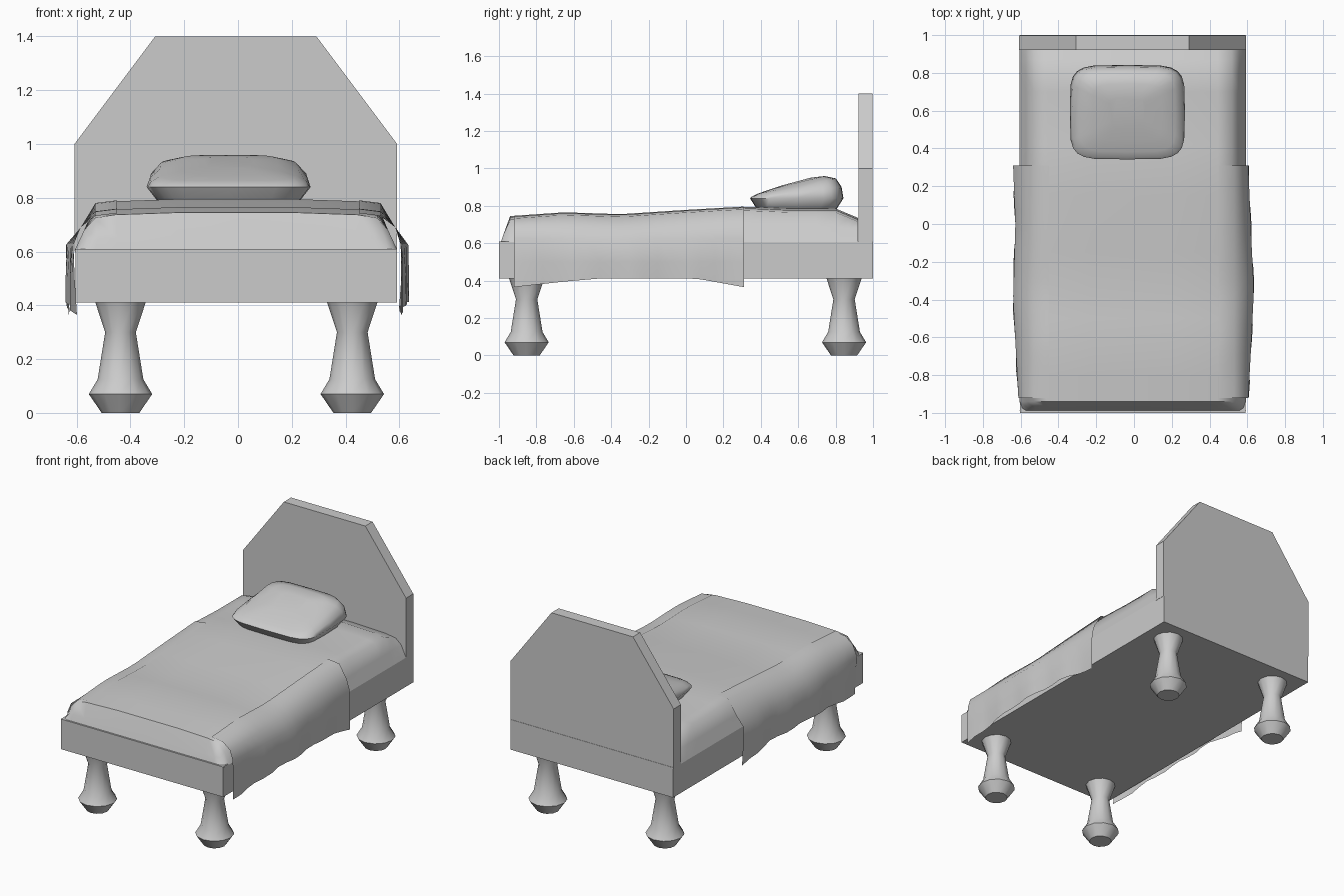
import bpy, bmesh, math
from mathutils import Vector

cube = bpy.data.objects.get("Cube")
if cube:
    bpy.data.objects.remove(cube)

grey = bpy.data.materials.new("plain grey")
grey.use_nodes = True
colour = (0.6, 0.6, 0.6, 1)
grey.diffuse_color = colour
grey.node_tree.nodes["Principled BSDF"].inputs["Base Color"].default_value = colour


def finish(name, bm, angle=None):
    bmesh.ops.recalc_face_normals(bm, faces=bm.faces)
    mesh = bpy.data.meshes.new(name)
    bm.to_mesh(mesh)
    bm.free()
    mesh.materials.append(grey)
    obj = bpy.data.objects.new(name, mesh)
    bpy.context.collection.objects.link(obj)
    if angle:
        bpy.ops.object.select_all(action='DESELECT')
        obj.select_set(True)
        bpy.context.view_layer.objects.active = obj
        bpy.ops.object.shade_smooth_by_angle(angle=math.radians(angle))
    return obj


def loft(name, rows, closed=False, caps=False, angle=40):
    """Skin a list of equally long point rows."""
    bm = bmesh.new()
    grid = [[bm.verts.new(p) for p in row] for row in rows]
    n = len(grid[0])
    for a, b in zip(grid, grid[1:]):
        for i in range(n if closed else n - 1):
            j = (i + 1) % n
            bm.faces.new((a[i], a[j], b[j], b[i]))
    if caps:
        bm.faces.new(grid[0])
        bm.faces.new(grid[-1])
    return finish(name, bm, angle)


def sample(keys, t):
    """Linear interpolation through (position, value) keys."""
    for (a, u), (b, v) in zip(keys, keys[1:]):
        if t <= b:
            return u + (v - u) * max(0, (t - a) / (b - a))
    return keys[-1][1]


# Bed frame
bm = bmesh.new()
bmesh.ops.create_cube(bm, size=1)
for v in bm.verts:
    v.co = Vector((v.co.x * 1.195 - 0.007, v.co.y * 2, v.co.z * 0.2 + 0.51))
finish("frame", bm)

# Headboard with clipped upper corners
outline = [(-0.6, 0.6), (-0.6, 1.0), (-0.3, 1.4), (0.3, 1.4), (0.6, 1.0), (0.6, 0.6)]
loft("headboard", [[(x - 0.008, y, z) for x, z in outline] for y in (0.922, 0.998)],
     closed=True, caps=True, angle=None)

# Turned legs
leg_profile = [(0.07, 0), (0.118, 0.07), (0.085, 0.125), (0.057, 0.3), (0.095, 0.415)]
SIDES = 12
for x_name, x in (("right", -0.437), ("left", 0.425)):
    for y_name, y in (("front", -0.852), ("back", 0.845)):
        rings = [[(x + r * math.cos(k * math.tau / SIDES),
                   y + r * math.sin(k * math.tau / SIDES), z) for k in range(SIDES)]
                 for r, z in leg_profile]
        loft(f"{y_name}_{x_name}_leg", rings, closed=True, caps=True, angle=50)

# Mattress under its cover, gently rising towards the pillow
height = [(-0.94, 0.745), (-0.65, 0.765), (-0.35, 0.755), (0.0, 0.778),
          (0.3, 0.795), (0.55, 0.785), (0.8, 0.785), (0.92, 0.735)]


def top_row(y):
    h = sample(height, y)
    half = [(0.6, 0.605), (0.565, 0.68), (0.525, h - 0.02), (0.45, h - 0.008), (0.22, h)]
    left = [(x - 0.007, y, z) for x, z in half]
    right = [(-x - 0.007, y, z) for x, z in reversed(half)]
    return left + [(0, y, h)] + right


front = top_row(-0.94)
rows = [[(p[0], -0.99, 0.605) for p in front],
        [(p[0] * 0.98, -0.975, min(p[2], 0.65)) for p in front], front]
rows += [top_row(y) for y in (-0.8, -0.65, -0.5, -0.35, -0.15, 0.0, 0.15, 0.3,
                              0.42, 0.55, 0.7, 0.8, 0.87, 0.92)]
loft("mattress", rows, angle=60)

# Blanket sides hanging over the frame
hem = [(-0.92, 0.365), (-0.65, 0.395), (-0.45, 0.412), (0.05, 0.412), (0.31, 0.365)]
bulge = {"left": [(-0.92, 0.605), (-0.8, 0.612), (-0.35, 0.635), (-0.1, 0.622), (0.31, 0.605)],
         "right": [(-0.92, 0.612), (-0.4, 0.64), (0.0, 0.628), (0.31, 0.64)]}
for side, s in (("left", 1), ("right", -1)):
    rows = []
    for i in range(17):
        y = -0.92 + 1.23 * i / 16
        h = sample(height, y)
        out = sample(bulge[side], y)
        fold = 0.009 * math.sin(y * 21 + s)
        section = [(0.45, h - 0.004), (0.53, h - 0.014), (0.585, 0.69), (out, 0.625),
                   (out + fold * 0.5, 0.5), (out - 0.004 + fold, sample(hem, y))]
        rows.append([(s * x, y, z) for x, z in section])
    loft(f"{side}_blanket_drape", rows, angle=60)

# Soft pillow, plumper at the back
layers = [(0.7, 0.745), (0.86, 0.785), (1.0, 0.84), (0.96, 0.875), (0.84, 0.905),
          (0.6, 0.922), (0.3, 0.93)]
rings = []
for scale, z in layers:
    ring = []
    for k in range(24):
        a = k * math.tau / 24
        c, d = math.cos(a), math.sin(a)
        x = math.copysign(abs(c) ** 0.4, c) * scale
        y = math.copysign(abs(d) ** 0.4, d) * scale
        lift = 0.045 * y * max(0, (z - 0.84) / 0.06)
        ring.append((-0.035 + 0.305 * x, 0.592 + 0.25 * y, z + lift))
    rings.append(ring)
loft("pillow", rings, closed=True, caps=True, angle=70)
